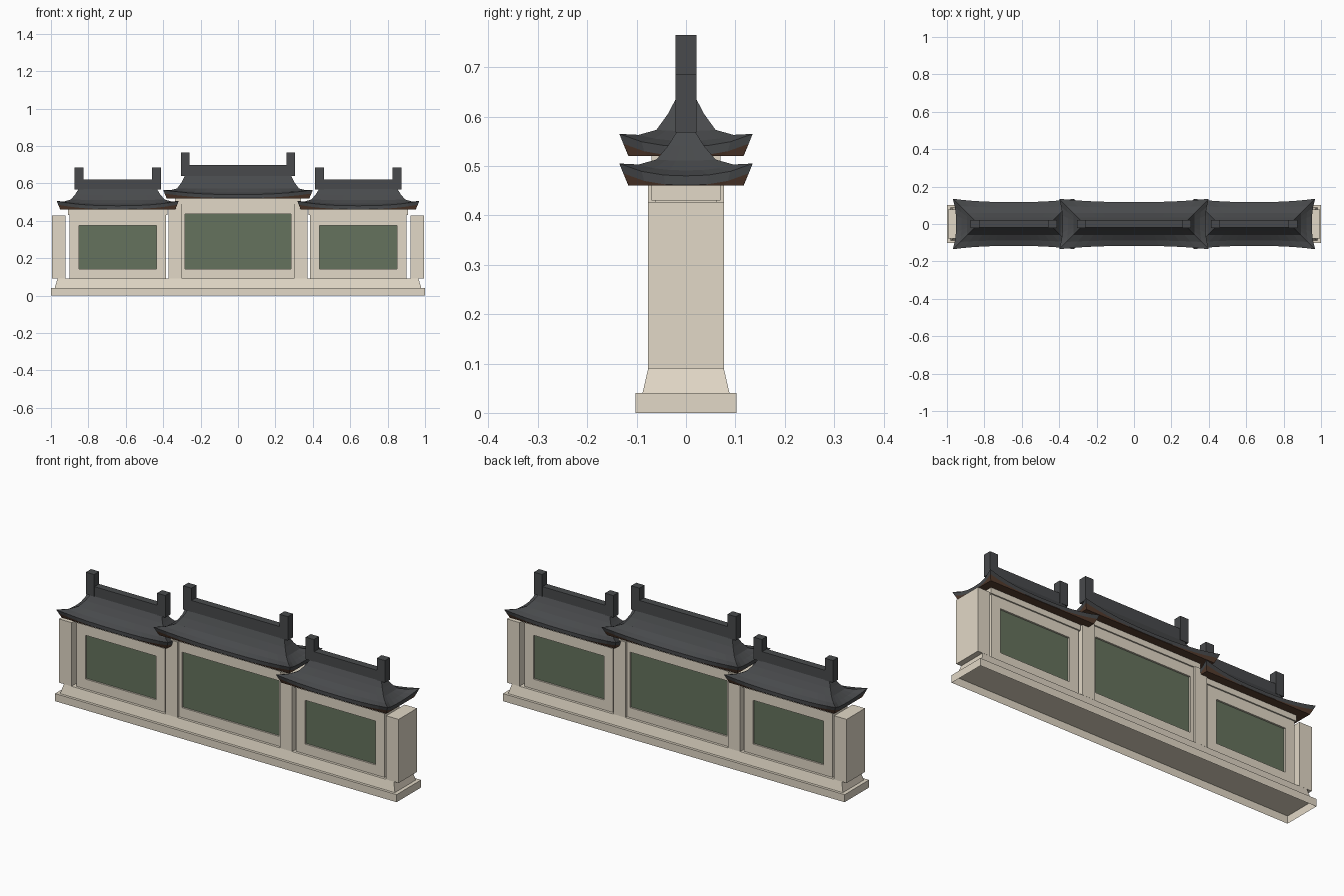
import bpy, bmesh

if "Cube" in bpy.data.objects:
    bpy.data.objects.remove(bpy.data.objects["Cube"])


def material(name, rgb):
    m = bpy.data.materials.new(name)
    m.diffuse_color = (*rgb, 1)
    m.use_nodes = True
    m.node_tree.nodes["Principled BSDF"].inputs["Base Color"].default_value = m.diffuse_color
    return m


STONE = material("stone", (0.76, 0.69, 0.57))
GREEN = material("green_panel", (0.13, 0.17, 0.11))
TILE = material("roof_tile", (0.065, 0.068, 0.072))
WOOD = material("soffit_wood", (0.10, 0.05, 0.03))


def finish(name, bm, *mats):
    me = bpy.data.meshes.new(name)
    bm.to_mesh(me)
    bm.free()
    for m in mats:
        me.materials.append(m)
    ob = bpy.data.objects.new(name, me)
    bpy.context.collection.objects.link(ob)
    return ob


def box(name, x0, x1, hy, z0, z1, mat, top=(1, 1), open_bottom=False):
    """Box centred on y = 0; top scales the upper face in x and y."""
    bm = bmesh.new()
    bmesh.ops.create_cube(bm, size=1)
    if open_bottom:
        low = [f for f in bm.faces if f.calc_center_median().z < -0.4]
        bmesh.ops.delete(bm, geom=low, context='FACES_ONLY')
    for v in bm.verts:
        up = v.co.z > 0
        sx, sy = top if up else (1, 1)
        v.co = ((x0 + x1) / 2 + v.co.x * (x1 - x0) * sx,
                v.co.y * 2 * hy * sy, z1 if up else z0)
    return finish(name, bm, mat)


def ring(bm, cx, hx, hy, z, lift, flare, n=12, m=6):
    """Rectangular loop whose corners sweep outward and upward."""
    pts = []
    for side in (-1, 1):
        for i in range(n):
            s = (-1 + 2 * i / n) * -side
            k = abs(s) ** 2.5
            pts.append((cx + s * (hx + flare), side * (hy + flare * k), z + lift * k))
        for i in range(m):
            s = (-1 + 2 * i / m) * -side
            k = abs(s) ** 2.5
            pts.append((cx - side * (hx + flare * k), s * (hy + flare), z + lift * k))
    return [bm.verts.new(p) for p in pts]


def roof(name, cx, half, z, ridge, ridge_top, end_top):
    """Curved hip roof; z is the underside level, half the corner reach."""
    bm = bmesh.new()
    d = half - 0.135
    # (reach in y, height, corner lift, corner flare), top to underside
    profile = [(0.016, ridge - z, 0, 0), (0.036, 0.45 * (ridge - z) + 0.03, 0, 0),
               (0.058, 0.051, 0.002, 0.002), (0.088, 0.031, 0.012, 0.008),
               (0.117, 0.020, 0.025, 0.018), (0.117, 0.001, 0.024, 0.010),
               (0.116, 0.000, 0, 0)]
    loops = [ring(bm, cx, d + y, y, z + h, l, f) for y, h, l, f in profile]
    for j, (a, b) in enumerate(zip(loops, loops[1:])):
        for i in range(len(a)):
            k = (i + 1) % len(a)
            f = bm.faces.new((a[i], a[k], b[k], b[i]))
            f.material_index = int(j == len(loops) - 2)
    bm.faces.new(loops[0])
    bm.faces.new(loops[-1]).material_index = 1
    bmesh.ops.recalc_face_normals(bm, faces=bm.faces)
    finish(name, bm, TILE, WOOD)
    # ridge beam and upright ridge ends
    r = d + 0.041
    box(name + "_ridge", cx - r, cx + r, 0.019, ridge - 0.006, ridge_top, TILE)
    for s in (-1, 1):
        a, b = sorted((cx + s * (r - 0.048), cx + s * r))
        box(name + "_ridge_end", a, b, 0.021, ridge - 0.006, end_top, TILE)


def bay(name, cx, half, top, gx, gz0, gz1, cap_half):
    """Framed wall bay with recessed green panels front and back."""
    z0, hy = 0.085, 0.063
    box(name + "_frame_sill", cx - half, cx + half, hy, z0, gz0, STONE)
    box(name + "_frame_head", cx - half, cx + half, hy, gz1, top - 0.035, STONE)
    box(name + "_frame_left", cx - half, cx - gx, hy, gz0, gz1, STONE)
    box(name + "_frame_right", cx + gx, cx + half, hy, gz0, gz1, STONE)
    box(name + "_green_panel", cx - gx, cx + gx, 0.054, gz0, gz1, GREEN)
    box(name + "_cap", cx - cap_half, cx + cap_half, 0.07, top - 0.035, top, STONE)


# stepped base: the plinth is an open-bottomed shell
box("plinth", -1, 1, 0.102, 0, 0.04, STONE, open_bottom=True)
box("tapered_base", -0.98, 0.98, 0.088, 0.04, 0.09, STONE, (0.985, 0.87), True)

# centre bay and roof
bay("centre_bay", 0, 0.300, 0.525, 0.283, 0.142, 0.436, 0.337)
roof("centre_roof", 0, 0.40, 0.520, 0.645, 0.699, 0.765)

# side bays, roofs and pillars, both sides
for s, label in ((-1, "left"), (1, "right")):
    cx = s * 0.643
    bay(label + "_bay", cx, 0.259, 0.465, 0.206, 0.142, 0.374, 0.266)
    roof(label + "_roof", cx, 0.326, 0.460, 0.574, 0.620, 0.685)
    for part, a, b, top in (("inner", 0.300, 0.371, 0.49), ("end", 0.921, 0.994, 0.427)):
        x0, x1 = sorted((s * a, s * b))
        box(f"{label}_{part}_pillar", x0, x1, 0.077, 0.09, top, STONE)
